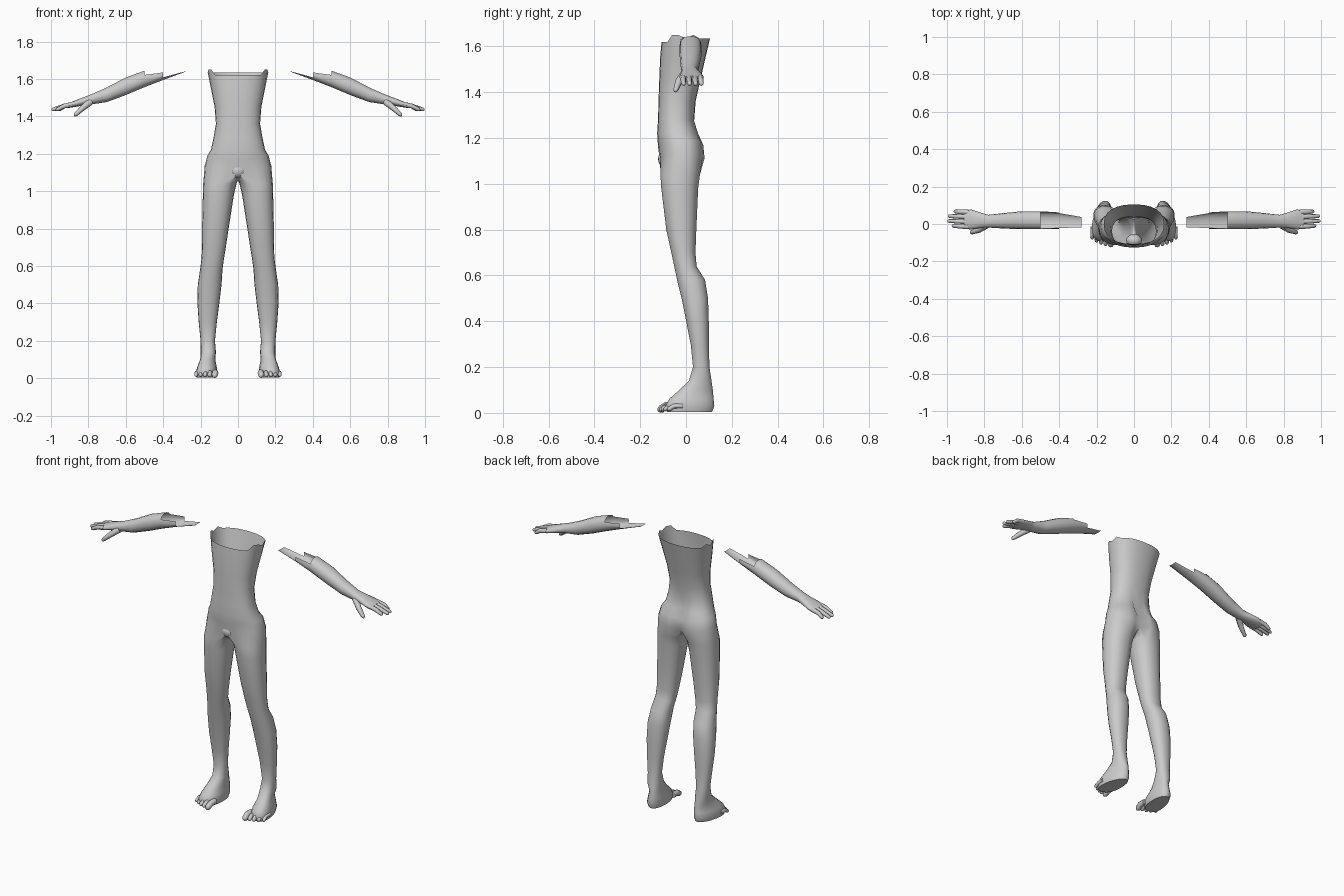
import bpy
import math
from math import sin, cos, radians, pi
from mathutils import Vector

if "Cube" in bpy.data.objects:
    bpy.data.objects.remove(bpy.data.objects["Cube"])

# Single plain grey
grey = bpy.data.materials.new("plain_grey")
grey.use_nodes = True
COLOUR = (0.6, 0.6, 0.6, 1)
grey.diffuse_color = COLOUR
grey.node_tree.nodes["Principled BSDF"].inputs["Base Color"].default_value = COLOUR


def power(v, e):
    return math.copysign(abs(v) ** e, v)


def oval(x0, x1, y0, y1, angle, e=0.85):
    """Point of a squarish oval that fills the given box."""
    return ((x0 + x1) / 2 + (x1 - x0) / 2 * power(cos(angle), e),
            (y0 + y1) / 2 + (y1 - y0) / 2 * power(sin(angle), e))


def make(name, verts, faces, sharp=40):
    """Smooth-shaded object mirrored to the other side of the body."""
    mesh = bpy.data.meshes.new(name)
    mesh.from_pydata(verts, [], faces)
    mesh.materials.append(grey)
    obj = bpy.data.objects.new(name, mesh)
    bpy.context.collection.objects.link(obj)
    mod = obj.modifiers.new("mirror", 'MIRROR')
    mod.use_clip = True
    mod.merge_threshold = 0.0005
    bpy.ops.object.select_all(action='DESELECT')
    obj.select_set(True)
    bpy.context.view_layer.objects.active = obj
    bpy.ops.object.shade_smooth_by_angle(angle=radians(sharp))
    return obj


def bridge(a, b, closed=True):
    n = len(a)
    return [(a[i], a[(i + 1) % n], b[(i + 1) % n], b[i])
            for i in range(n if closed else n - 1)]


def tube(name, points, radii, flat=1.0, n=8):
    """Tapered limb with a rounded tip along a bent path."""
    pts = [Vector(p) for p in points]
    tip = (pts[-1] - pts[-2]).normalized() * radii[-1]
    r = radii[-1]
    pts += [pts[-1] + tip * 0.6, pts[-1] + tip]
    radii = list(radii) + [r * 0.75, r * 0.25]
    verts, faces, old = [], [], None
    for i, p in enumerate(pts):
        d = (pts[min(i + 1, len(pts) - 1)] - pts[max(i - 1, 0)]).normalized()
        side = d.cross(Vector((0, 0, 1))).normalized()
        up = side.cross(d)
        ring = list(range(len(verts), len(verts) + n))
        for k in range(n):
            a = 2 * pi * k / n
            verts.append(p + radii[i] * (side * cos(a) + up * sin(a) * flat))
        faces += bridge(old, ring) if old else [tuple(reversed(ring))]
        old = ring
    faces.append(tuple(old))
    return make(name, verts, faces, 60)


# Torso (open at the top) splitting into a leg and foot: z, half width, front, back
torso = [(1.635, .162, -.107, .105), (1.55, .145, -.113, .085),
         (1.45, .125, -.117, .062), (1.36, .118, -.12, .042),
         (1.28, .132, -.122, .036), (1.22, .145, -.126, .055),
         (1.16, .163, -.122, .078), (1.10, .178, -.113, .084)]
# Leg and foot: z, inner, outer, front, back
leg = [(1.04, .008, .186, -.113, .062), (.98, .022, .188, -.109, .054),
       (.8, .05, .192, -.087, .046), (.7, .065, .192, -.065, .042),
       (.64, .075, .195, -.052, .047), (.58, .083, .203, -.04, .084),
       (.5, .088, .215, -.02, .097), (.4, .1, .217, 0, .1),
       (.3, .113, .21, .02, .1), (.2, .123, .2, .03, .103),
       (.14, .118, .2, .012, .112), (.1, .115, .205, -.03, .118),
       (.06, .105, .222, -.075, .122), (.03, .1, .232, -.092, .125),
       (.004, .107, .225, -.085, .115)]
HALF, INNER = 13, 5
verts, faces, old = [], [], None
for row, (z, rx, y0, y1) in enumerate(torso):
    ring = list(range(len(verts), len(verts) + HALF))
    for i in range(HALF):
        a = radians(-90 + 15 * i)
        x, y = oval(-rx, rx, y0, y1, a)
        x = 0 if i in (0, HALF - 1) else x
        zz = z
        if row == 0:      # uneven rim: low at the front, raised at the sides
            zz += -.015 if i < 4 else (.015 if i in (4, 5, 7) else 0)
        if z < 1.25:      # cleft at the back, hips tilt upward
            if i == HALF - 1:
                y -= .03
            zz += .2 * x * (z < 1.2)
        verts.append((x, y, zz))
    if old:
        faces += bridge(old, ring, False)
    old = ring
# Crotch line closing the top ring of the leg
first = len(verts)
for k in range(1, INNER + 1):
    t = k / (INNER + 1)
    verts.append((0, verts[old[-1]][1] * (1 - t) + verts[old[0]][1] * t,
                  1.10 - .04 * sin(pi * t)))
old = old + list(range(first, first + INNER))
N = HALF + INNER
for z, x0, x1, y0, y1 in leg:
    ring = list(range(len(verts), len(verts) + N))
    for i in range(N):
        a = radians(-120 + 20 * i)
        x, y = oval(x0, x1, y0, y1, a, 0.9)
        if z < .12:       # heel narrower than the ball of the foot
            mid = (x0 + x1) / 2
            x = mid + (x - mid) * (.85 - .15 * sin(a)) - .012 * sin(a)
        verts.append((x, y, z))
    faces += bridge(old, ring)
    old = ring
faces.append(tuple(old))
make("torso_and_legs", verts, faces, 50)

# Rounded groin
bpy.ops.mesh.primitive_uv_sphere_add(segments=16, ring_count=10, radius=1,
                                     location=(0, -.088, 1.108))
groin = bpy.context.object
groin.name = "groin"
groin.scale = (.042, .034, .038)
groin.data.materials.append(grey)
bpy.ops.object.shade_smooth_by_angle(angle=radians(60))

# Toes, from big to little
for i, name in enumerate(["big", "second", "third", "fourth", "little"]):
    x = .122 + .024 * i + (.004 if i else 0)
    r = .017 if i == 0 else .0125 - .0006 * i
    tip = -.108 + .0022 * i * i
    tube(name + "_toe", [(x, tip + .06, .03), (x, tip + .02, .03),
                         (x + .002, tip, .017)], [r, r, r])

# Forearm and palm: x, centre z, half height, centre y, half width
arm = [(.28, 1.643, .004, .01, .03), (.4, 1.622, .028, .018, .044),
       (.5, 1.6, .045, .02, .048), (.6, 1.561, .048, .02, .048),
       (.7, 1.516, .04, .017, .041), (.78, 1.492, .028, .015, .034),
       (.82, 1.482, .023, .02, .041), (.87, 1.468, .018, .024, .053),
       (.91, 1.457, .013, .024, .05)]
n = 14
verts, faces, old = [], [], None
for row, (x, z, rz, y, ry) in enumerate(arm):
    ring = list(range(len(verts), len(verts) + n))
    for i in range(n):
        a = 2 * pi * i / n
        py, pz = oval(y - ry, y + ry, z - rz, z + rz, a, 0.9)
        verts.append((x, py, pz))
    if old:
        # the upper arm remains only as a strip, then an open trough
        limit = {1: -.4, 2: .6}.get(row, 2)
        for i, f in enumerate(bridge(old, ring)):
            if sin(2 * pi * (i + .5) / n) < limit:
                faces.append(f)
    old = ring
faces.append(tuple(old))
make("forearm_and_palm", verts, faces, 50)

# Fingers and thumb
for name, y, tip in [("index", -.014, .965), ("middle", .012, .988),
                     ("ring", .038, .985), ("little", .063, .955)]:
    tube(name + "_finger", [(.885, y, 1.464), (.93, y + .002, 1.455),
                            (tip, y + .004, 1.437)], [.0135, .0125, .010])
tube("thumb", [(.79, -.005, 1.478), (.83, -.032, 1.445), (.868, -.045, 1.41)],
     [.02, .016, .011])
